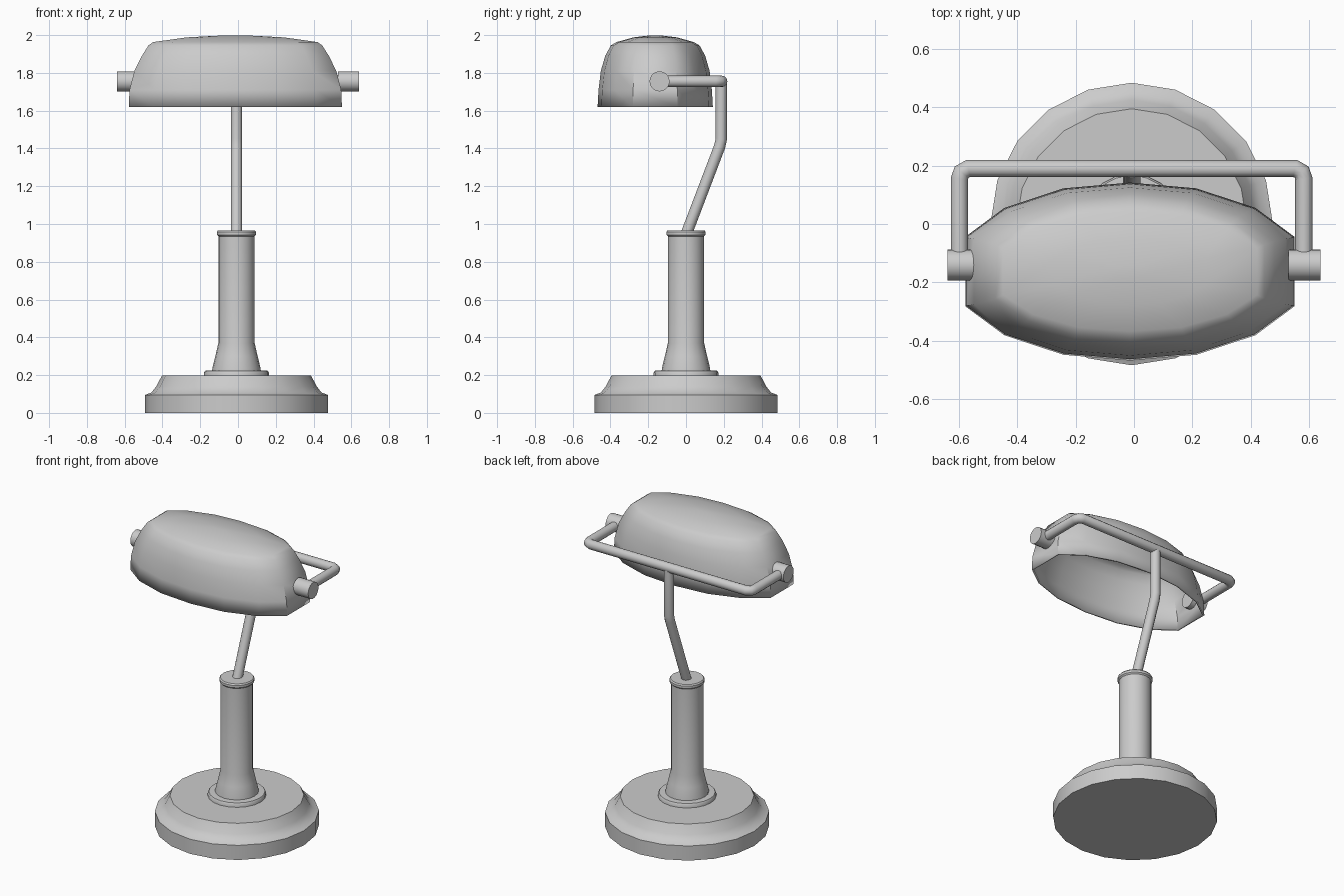
import bpy, bmesh, math
from mathutils import Vector

if "Cube" in bpy.data.objects:
    bpy.data.objects.remove(bpy.data.objects["Cube"])

CX = -0.008  # axis of the stand


def finish(obj, angle=35):
    bpy.ops.object.select_all(action='DESELECT')
    obj.select_set(True)
    bpy.context.view_layer.objects.active = obj
    bpy.ops.object.shade_smooth_by_angle(angle=math.radians(angle))
    return obj


def loft(name, rings, close_bottom=True):
    """Join rings of points bottom to top, capping the top and optionally the bottom."""
    bm = bmesh.new()
    rows = [[bm.verts.new(p) for p in ring] for ring in rings]
    n = len(rows[0])
    for a, b in zip(rows, rows[1:]):
        for i in range(n):
            j = (i + 1) % n
            bm.faces.new((a[i], a[j], b[j], b[i]))
    bm.faces.new(rows[-1])
    if close_bottom:
        bm.faces.new(rows[0][::-1])
    bmesh.ops.recalc_face_normals(bm, faces=bm.faces)
    me = bpy.data.meshes.new(name)
    bm.to_mesh(me)
    bm.free()
    obj = bpy.data.objects.new(name, me)
    bpy.context.collection.objects.link(obj)
    return obj


def lathe(name, profile, sides=20):
    rings = [[(CX + r * math.sin(-2 * math.pi * i / sides),
               r * math.cos(2 * math.pi * i / sides), z) for i in range(sides)]
             for r, z in profile]
    return finish(loft(name, rings))


def tube(name, points, radius):
    cu = bpy.data.curves.new(name, 'CURVE')
    cu.dimensions = '3D'
    cu.bevel_depth = radius
    cu.bevel_resolution = 4
    cu.use_fill_caps = True
    sp = cu.splines.new('POLY')
    sp.points.add(len(points) - 1)
    for p, co in zip(sp.points, points):
        p.co = (*co, 1)
    obj = bpy.data.objects.new(name, cu)
    bpy.context.collection.objects.link(obj)
    bpy.ops.object.select_all(action='DESELECT')
    obj.select_set(True)
    bpy.context.view_layer.objects.active = obj
    bpy.ops.object.convert(target='MESH')
    return finish(bpy.context.object, 40)


# Stepped round foot
lathe("base", [(0.484, 0), (0.484, 0.095), (0.45, 0.108), (0.425, 0.14), (0.395, 0.197)])

# Column with flange, flared foot and top collar
lathe("flange", [(0.172, 0.19), (0.172, 0.213), (0.166, 0.223), (0.14, 0.225)])
lathe("column", [(0.13, 0.2), (0.128, 0.235), (0.112, 0.3), (0.096, 0.37), (0.096, 0.95)])
lathe("collar", [(0.096, 0.935), (0.104, 0.943), (0.104, 0.958), (0.098, 0.966)])

# Bent arm rising to the yoke
tube("arm", [(CX, -0.005, 0.93), (CX, 0.178, 1.41), (CX, 0.187, 1.45), (CX, 0.187, 1.755)], 0.03)

# U-shaped yoke
half = [(0.59, -0.14), (0.59, 0.155), (0.583, 0.178), (0.56, 0.19)]
path = [(CX - x, y, 1.755) for x, y in half] + [(CX + x, y, 1.755) for x, y in half[::-1]]
tube("yoke", path, 0.03)

# Pivot knobs on both ends
for side, label in ((-1, "left"), (1, "right")):
    bpy.ops.mesh.primitive_cylinder_add(vertices=20, radius=0.053, depth=0.11,
                                        location=(side * 0.585, -0.14, 1.755),
                                        rotation=(0, math.pi / 2, 0))
    knob = bpy.context.object
    knob.name = label + "_knob"
    finish(knob)

# Hollow oval shade: one faceted outline, scaled ring by ring
quarter = [(0, 1), (0.40, 0.935), (0.755, 0.715), (0.99, 0.39)]
right = quarter + [(x, -y) for x, y in quarter[::-1]]
outline = right + [(-x, y) for x, y in right[-2:0:-1]]
levels = [(0.57, 0.305, 1.62), (0.566, 0.3, 1.71), (0.54, 0.288, 1.81), (0.50, 0.265, 1.89),
          (0.465, 0.235, 1.945), (0.44, 0.205, 1.963), (0.26, 0.115, 1.988), (0.05, 0.025, 1.999)]
shade = loft("shade", [[(-0.014 + sx * u, -0.163 + sy * v, z) for u, v in outline]
                       for sx, sy, z in levels], close_bottom=False)
solid = shade.modifiers.new("thickness", 'SOLIDIFY')
solid.thickness = 0.012
solid.offset = -1
finish(shade, 50)
